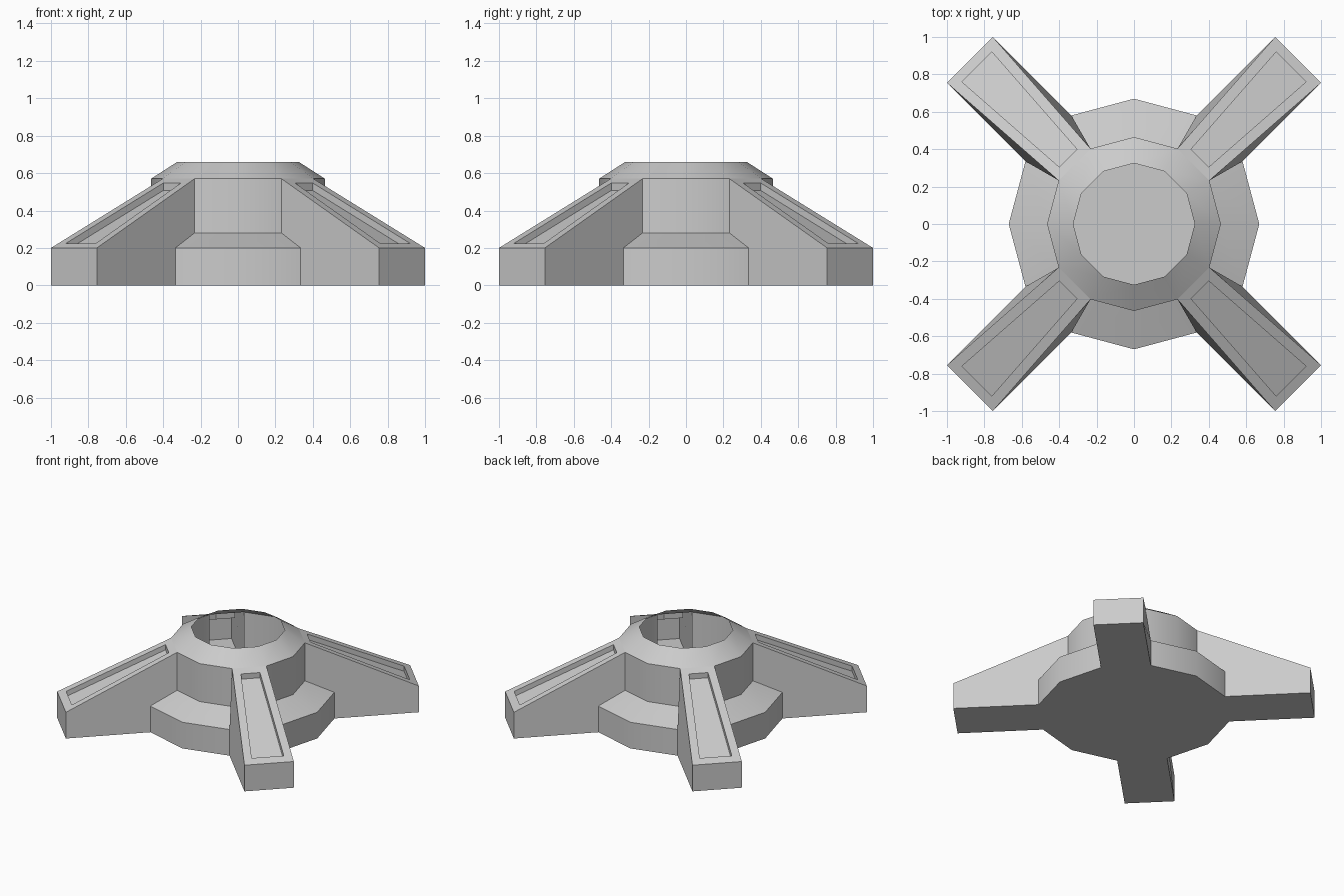
import bpy, math

if "Cube" in bpy.data.objects:
    bpy.data.objects.remove(bpy.data.objects["Cube"])

N = 12
C15, S15 = math.cos(math.pi / 12), math.sin(math.pi / 12)
R_BASE, R_DRUM = 0.67, 0.465


def make_mesh(name, verts, faces):
    mesh = bpy.data.meshes.new(name)
    mesh.from_pydata(verts, [], faces)
    mesh.validate()
    return mesh


def add_object(name, mesh):
    obj = bpy.data.objects.new(name, mesh)
    bpy.context.collection.objects.link(obj)
    return obj


# Hub: twelve-sided hollow shell, open on top, with gaps where the legs join
profile = [(R_BASE, 0), (R_BASE, 0.2), (R_DRUM, 0.28), (R_DRUM, 0.57), (0.325, 0.66)]
verts = [(r * math.cos(2 * math.pi * i / N), r * math.sin(2 * math.pi * i / N), z)
         for r, z in profile for i in range(N)]
faces = [list(range(N))[::-1]]
for k in range(len(profile) - 1):
    for i in range(N):
        if k < 3 and i % 3 == 1:
            continue
        j = (i + 1) % N
        faces.append([k * N + i, k * N + j, (k + 1) * N + j, (k + 1) * N + i])
hub = add_object("hub", make_mesh("hub", verts, faces))
bpy.context.view_layer.objects.active = hub
hub.select_set(True)
bpy.ops.object.shade_smooth_by_angle(angle=math.radians(35))
hub.select_set(False)

# Leg: sloping strut along +x with a shallow recess in its top
r_in, r_mid, r_end = R_DRUM * C15, R_BASE * C15, 1.241
w_in, w_out = R_DRUM * S15, R_BASE * S15


def top_z(r):
    return 0.57 - (r - r_in) * 0.37 / (r_end - r_in)


side = [(r_mid, w_out, 0), (r_end, w_out, 0), (r_end, w_out, 0.2),
        (r_in, w_in, 0.57), (r_in, w_in, 0.28), (r_mid, w_out, 0.2)]
verts = [(x, -y, z) for x, y, z in side] + side          # 0-5 right, 6-11 left
recess = [(1.188, -0.113), (1.188, 0.113), (0.498, 0.067), (0.498, -0.067)]
for depth in (0, 0.04):                                  # 12-15 rim, 16-19 floor
    verts += [(r, w, top_z(r) - depth) for r, w in recess]
faces = [[0, 1, 2, 3, 4, 5], [11, 10, 9, 8, 7, 6],       # sides
         [1, 7, 8, 2], [0, 6, 7, 1],                     # end and underside
         [16, 17, 18, 19]]                               # recess floor
rim = [2, 8, 9, 3]
for i in range(4):
    j = (i + 1) % 4
    faces.append([rim[i], rim[j], 12 + j, 12 + i])
    faces.append([12 + i, 12 + j, 16 + j, 16 + i])
leg_mesh = make_mesh("leg", verts, faces)
for i, name in enumerate(["back_right", "back_left", "front_left", "front_right"]):
    leg = add_object(name + "_leg", leg_mesh)
    leg.rotation_euler.z = math.radians(45 + 90 * i)
